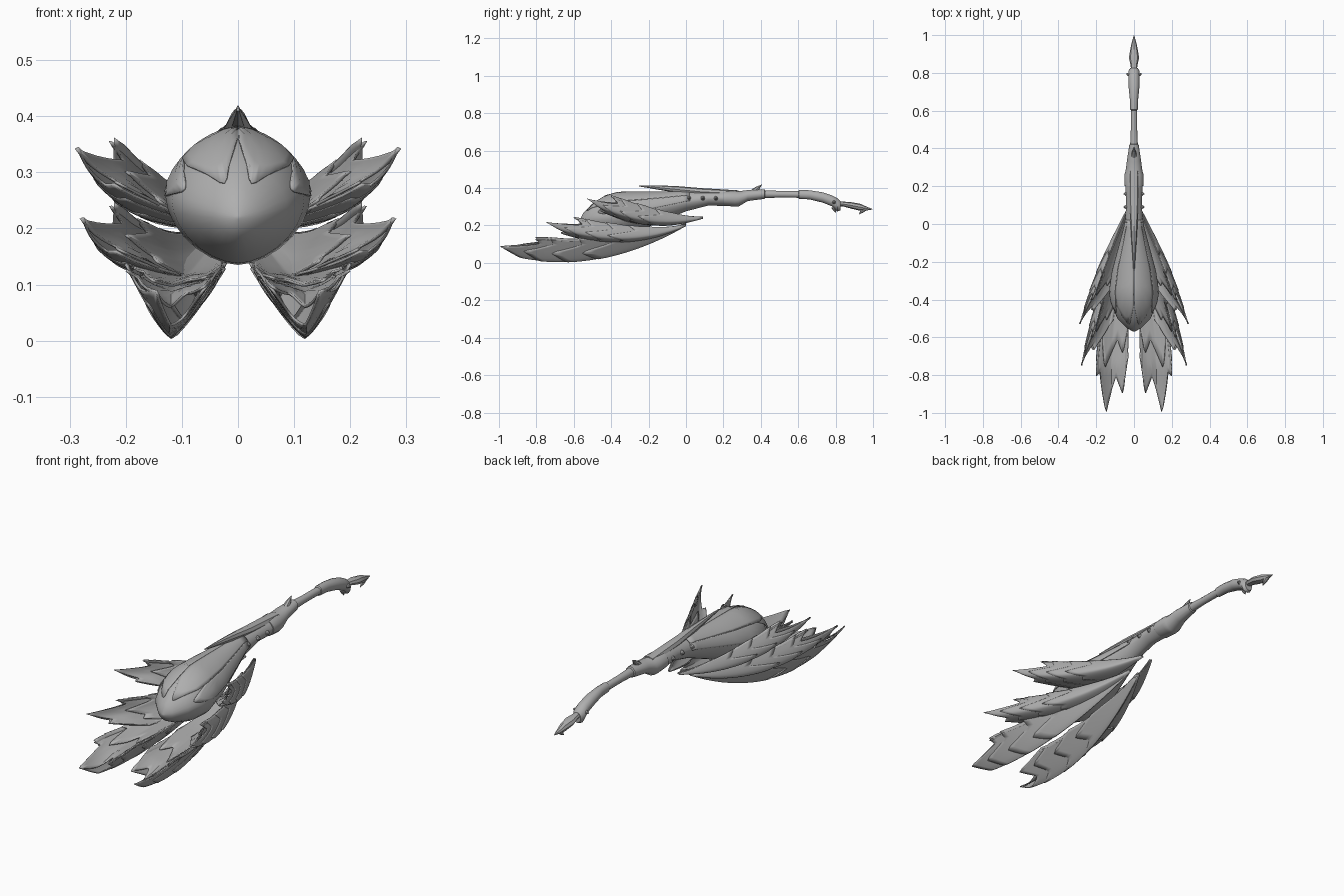
import bpy, bmesh, math
from mathutils import Vector

if "Cube" in bpy.data.objects:
    bpy.data.objects.remove(bpy.data.objects["Cube"])

grey = bpy.data.materials.new("stone_grey")
grey.diffuse_color = (0.43, 0.43, 0.43, 1)
grey.use_nodes = True
grey.node_tree.nodes["Principled BSDF"].inputs["Base Color"].default_value = grey.diffuse_color


def make(name, rows, closed=False, thick=0.0, caps=False, angle=35):
    """Skin a grid of points into a mesh object."""
    bm = bmesh.new()
    vs = [[bm.verts.new(p) for p in r] for r in rows]
    n = len(rows[0])
    for a, b in zip(vs, vs[1:]):
        for i in range(n if closed else n - 1):
            j = (i + 1) % n
            bm.faces.new((a[i], a[j], b[j], b[i]))
    if caps:
        bm.faces.new(vs[0])
        bm.faces.new(vs[-1][::-1])
    bmesh.ops.remove_doubles(bm, verts=bm.verts, dist=1e-5)
    bmesh.ops.recalc_face_normals(bm, faces=bm.faces)
    me = bpy.data.meshes.new(name)
    bm.to_mesh(me)
    bm.free()
    me.materials.append(grey)
    ob = bpy.data.objects.new(name, me)
    bpy.context.collection.objects.link(ob)
    if thick:
        m = ob.modifiers.new("thickness", 'SOLIDIFY')
        m.thickness = thick
        m.offset = 0
    bpy.ops.object.select_all(action='DESELECT')
    bpy.context.view_layer.objects.active = ob
    ob.select_set(True)
    bpy.ops.object.shade_smooth_by_angle(angle=math.radians(angle))
    return ob


def lerp(table, x):
    """Piecewise linear lookup; first column is the key."""
    for a, b in zip(table, table[1:]):
        if x <= b[0]:
            f = max(0, (x - a[0]) / (b[0] - a[0]))
            return [p + (q - p) * f for p, q in zip(a, b)][1:]
    return list(table[-1][1:])


def oval(a, power=1.0):
    """Point on a unit circle, pinched toward a diamond by power."""
    c, s = math.cos(a), math.sin(a)
    return (math.copysign(abs(c) ** power, c), math.copysign(abs(s) ** power, s))


def loft(name, secs, sides=16, angle=35, power=1.0):
    """Elliptical tube along y; sections are (y, centre z, rx, rz)."""
    ring = [oval(2 * math.pi * i / sides, power) for i in range(sides)]
    rows = [[(rx * c, y, z + rz * s) for c, s in ring] for y, z, rx, rz in secs]
    return make(name, rows, True, caps=True, angle=angle)


# Swollen head running into the neck
head = [(-.57, .22, .004, .004), (-.55, .225, .040, .04), (-.5, .238, .088, .078),
        (-.43, .248, .118, .110), (-.36, .256, .129, .121), (-.25, .275, .113, .103),
        (-.12, .302, .078, .076), (0, .328, .046, .052), (.12, .345, .042, .038),
        (.25, .345, .048, .042)]
loft("bulb_head", head, 28, 50, 1.15)

# Raised plates lapped over the head
for side in (-1, 1):
    for a0, a1, y0 in ((38, 89, -.53), (2, 40, -.47)):
        rows = []
        for j in range(15):
            row = []
            for i in range(9):
                u = i / 8
                front = y0 + .10 * abs(2 * u - 1) ** 2
                y = front + (.02 - front) * j / 14
                z, rx, rz = lerp(head, y)
                c, s = oval(math.radians(a0 + (a1 - a0) * u), 1.15)
                row.append((side * (rx + .002) * c, y, z + (rz + .002) * s))
            rows.append(row)
        make("head_plate", rows, thick=.004)

# Long spike lying over the neck
loft("top_spike", [(-.25, .412, .003, .003), (-.17, .405, .008, .010), (-.05, .393, .016, .018),
                   (.08, .38, .024, .02), (.28, .37, .028, .018)], 8)

# Shaft collar, rod, grip and end collar
loft("neck_collar", [(.2, .345, .050, .04), (.26, .344, .051, .044), (.28, .342, .045, .042),
                     (.33, .36, .038, .030), (.42, .368, .025, .026), (.425, .368, .018, .018)], 14)
loft("rod", [(.38, .368, .022, .022), (.5, .367, .017, .018), (.64, .366, .017, .018)], 12)
loft("grip", [(.6, .366, .013, .019), (.605, .366, .020, .024), (.66, .364, .022, .025),
              (.73, .350, .029, .028), (.78, .332, .029, .030), (.81, .310, .030, .036),
              (.825, .305, .02, .025)], 14)

# Hooked end blade with a lower barb
loft("end_blade", [(.79, .318, .014, .014), (.84, .315, .018, .013), (.88, .308, .027, .017),
                   (.93, .298, .019, .019), (.97, .290, .010, .009), (.998, .287, .001, .001)], 8)


def thorn(name, base, tip, r):
    b, t = Vector(base), Vector(tip)
    q = (t - b).to_track_quat('Z', 'Y')
    ring = [Vector((math.cos(i * math.pi / 4), math.sin(i * math.pi / 4), 0)) for i in range(8)]
    make(name, [[b + q @ (p * r * s) + (t - b) * f for p in ring]
                for f, s in ((0, 1), (.5, .7), (1, .08))], True, caps=True)


thorn("blade_barb", (0, .955, .29), (0, .925, .26), .013)
thorn("grip_barb", (0, .79, .30), (0, .80, .27), .014)
thorn("shaft_thorn", (0, .36, .38), (0, .405, .418), .016)
for side in (-1, 1):
    thorn("collar_thorn", (side * .02, .79, .325), (side * .042, .795, .325), .012)
    for y in (.015, .09, .16):
        thorn("neck_stud", (side * .035, y, .345), (side * .056, y, .347), .014)


def spine(pts, t):
    """Cubic through four evenly spaced points."""
    k = (0, 1 / 3, 2 / 3, 1)
    out = Vector((0, 0, 0))
    for i in range(4):
        w = 1
        for j in range(4):
            if j != i:
                w *= (t - k[j]) / (k[i] - k[j])
        out += Vector(pts[i]) * w
    return out


WIDTHS = [(0, .06), (.25, .55), (.5, .9), (.7, 1), (1, 1)]
FILL = [(0, .8), (.58, .85), (.75, .7), (1, .12)]     # height of the inner face
TAPER = [(0, 1), (.75, 1), (1, .7)]                   # cup gets shallower at the tip
# scale start, scale end, width factor, lift, inner face or not
SCALES = [(0, .56, 1.0, 0, False), (.25, .72, .98, .003, False), (.42, .87, .96, .006, False),
          (.55, 1, .95, .009, False), (0, .76, .93, .006, True), (.5, 1, .93, 0, True)]


def petal(name, pts, across, inward, width, depth, power, cut):
    """Keeled petal of overlapping forked scales, outer and inner faces."""
    s, n = Vector(across).normalized(), Vector(inward).normalized()
    for side in (-1, 1):
        for t0, t1, grow, lift, inner in SCALES:
            rows = []
            for j in range(11):
                row = []
                for i in range(25):
                    u = -1 + i / 12
                    end = t1 - lerp(cut, u)[0] * (.75 if t1 < 1 else 1)
                    t = t0 + (end - t0) * j / 10
                    w = lerp(WIDTHS, t)[0] * (grow - .08 + .08 * j / 10)
                    rise = abs(u) ** power
                    if inner:
                        rise += (1 - rise) * lerp(FILL, t)[0]
                    rise *= depth * w * lerp(TAPER, t)[0]
                    p = spine(pts, t) + s * (u * width * w) + n * (rise + lift)
                    row.append((side * p.x, p.y, p.z))
                rows.append(row)
            make(name + ("_inner_scale" if inner else "_outer_scale"), rows, thick=.005)


# Three petals on each side of the head
fork = [(-1, .32), (-.5, .11), (-.25, .15), (.25, 0), (.65, .27), (1, .2)]
petal("upper_petal", [(.03, .09, .24), (.135, -.12, .218), (.222, -.32, .248), (.289, -.53, .325)],
      (.6, 0, .8), (-.92, 0, .4), .073, .08, 1.6, fork)
petal("middle_petal", [(.03, 0, .2), (.14, -.25, .135), (.225, -.5, .14), (.28, -.75, .2)],
      (.6, 0, .8), (-.92, 0, .4), .073, .08, 1.6, fork)
petal("lower_petal", [(.025, 0, .2), (.085, -.33, .055), (.12, -.67, .001), (.112, -1, .05)],
      (1, 0, .05), (-.05, 0, 1), .088, .13, 1.2,
      [(-1, .3), (-.7, .1), (-.3, .2), (.45, 0), (.75, .22), (1, .2)])
